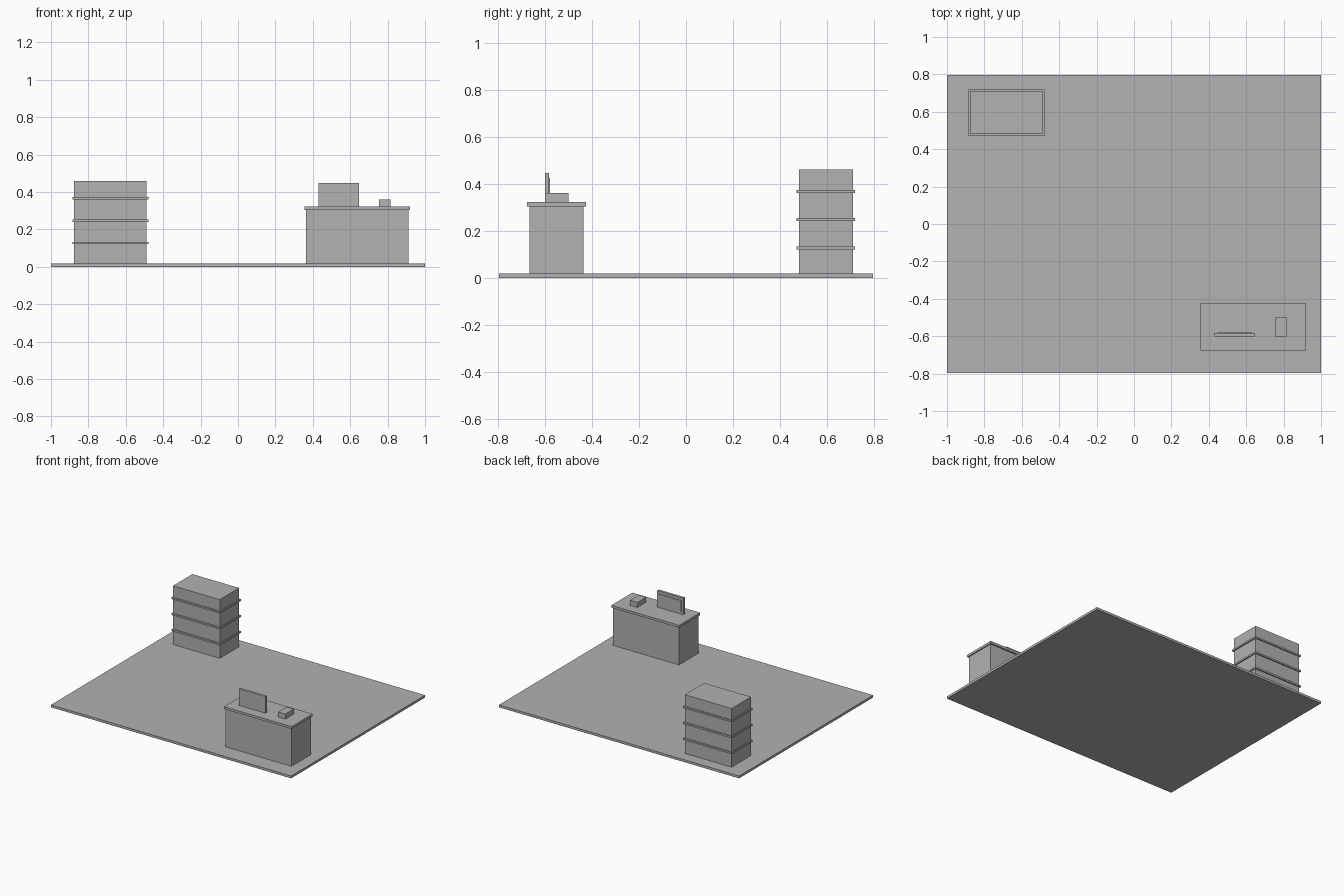
import bpy

cube = bpy.data.objects.get("Cube")
if cube:
    bpy.data.objects.remove(cube, do_unlink=True)

grey = bpy.data.materials.new("plain grey")
grey.use_nodes = True
colour = (0.445, 0.445, 0.445, 1)
grey.diffuse_color = colour
grey.node_tree.nodes["Principled BSDF"].inputs["Base Color"].default_value = colour


def box(name, x, y, z):
    """Box spanning the given (low, high) ranges."""
    spans = (x, y, z)
    bpy.ops.mesh.primitive_cube_add(size=1, location=[(a + b) / 2 for a, b in spans])
    obj = bpy.context.object
    obj.name = name
    obj.scale = [b - a for a, b in spans]
    bpy.ops.object.transform_apply(location=False, rotation=False, scale=True)
    obj.data.materials.append(grey)
    return obj


# Floor slab
FLOOR = 0.018
box("floor", (-1, 1), (-0.796, 0.796), (0, FLOOR))

# Shelf unit in the back corner, with three projecting shelves
box("shelf_unit_body", (-0.877, -0.488), (0.48, 0.71), (FLOOR, 0.46))
for i in range(3):
    low = 0.121 + i * 0.12
    box(f"shelf_{i + 1}", (-0.884, -0.479), (0.471, 0.719), (low, low + 0.013))

# Counter with its overhanging top
COUNTER = 0.322
box("counter_body", (0.364, 0.912), (-0.667, -0.437), (FLOOR, 0.304))
box("counter_top", (0.356, 0.92), (-0.676, -0.426), (0.304, COUNTER))

# Monitor facing the back, with a thin screen plate
box("monitor", (0.43, 0.648), (-0.601, -0.582), (COUNTER, 0.447))
box("monitor_screen", (0.447, 0.63), (-0.582, -0.578), (0.34, 0.425))

# Small card reader
box("card_reader", (0.754, 0.815), (-0.601, -0.5), (COUNTER, 0.36))
